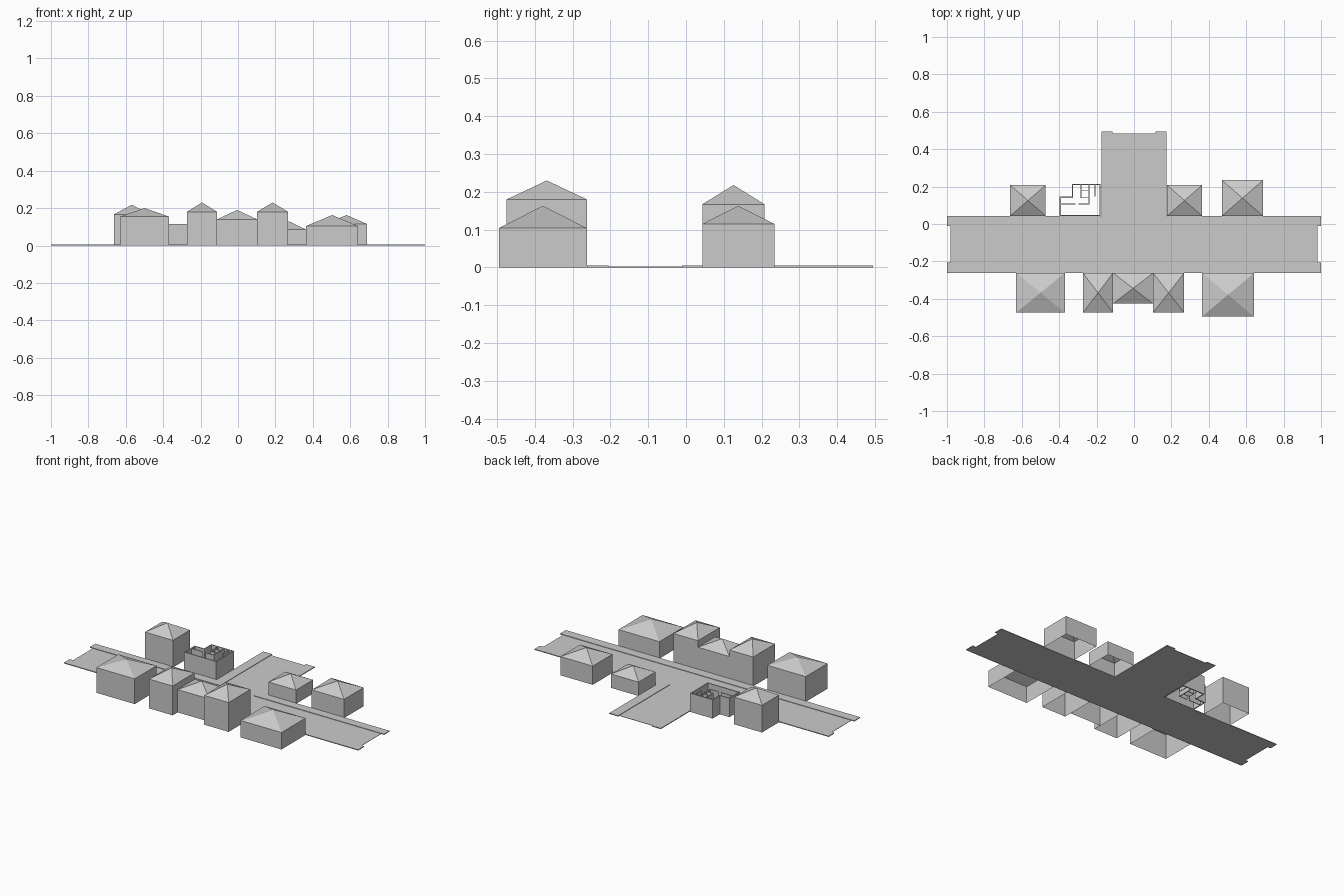
import bpy
import bmesh

cube = bpy.data.objects.get("Cube")
if cube:
    bpy.data.objects.remove(cube, do_unlink=True)

grey = bpy.data.materials.new("plain_grey")
grey.use_nodes = True
GREY = (0.6, 0.6, 0.6, 1)
grey.diffuse_color = GREY
grey.node_tree.nodes["Principled BSDF"].inputs["Base Color"].default_value = GREY

ROAD_TOP, WALK_TOP = 0.002, 0.005
BACK, FRONT = 0.043, -0.262   # outer edges of the main street
STEM = 0.175                  # half width of the side street


def finish(name, bm):
    mesh = bpy.data.meshes.new(name)
    bmesh.ops.recalc_face_normals(bm, faces=bm.faces)
    bm.to_mesh(mesh)
    bm.free()
    mesh.materials.append(grey)
    obj = bpy.data.objects.new(name, mesh)
    bpy.context.collection.objects.link(obj)
    return obj


def extrude_outline(name, outline, height):
    bm = bmesh.new()
    base = bm.faces.new([bm.verts.new((x, y, 0)) for x, y in outline])
    top = bmesh.ops.extrude_face_region(bm, geom=[base], use_keep_orig=True)
    for v in top["geom"]:
        if isinstance(v, bmesh.types.BMVert):
            v.co.z = height
    return finish(name, bm)


def slab(name, x0, x1, y0, y1, height):
    return extrude_outline(name, [(x0, y0), (x1, y0), (x1, y1), (x0, y1)], height)


def house(name, x0, x1, y0, y1, eaves, peak):
    """Four walls with an open underside and a four-sided pointed roof."""
    bm = bmesh.new()
    corners = [(x0, y0), (x1, y0), (x1, y1), (x0, y1)]
    low = [bm.verts.new((x, y, 0)) for x, y in corners]
    high = [bm.verts.new((x, y, eaves)) for x, y in corners]
    apex = bm.verts.new(((x0 + x1) / 2, (y0 + y1) / 2, peak))
    for i in range(4):
        j = (i + 1) % 4
        bm.faces.new((low[i], low[j], high[j], high[i]))
        bm.faces.new((high[i], high[j], apex))
    finish(name, bm)


# Streets: T-shaped carriageway
extrude_outline("carriageway", [
    (-0.98, -0.205), (0.98, -0.205), (0.98, -0.01), (0.115, -0.01),
    (0.115, 0.485), (-0.115, 0.485), (-0.115, -0.01), (-0.98, -0.01)], ROAD_TOP)

# Raised pavements
slab("front_pavement", -1, 1, FRONT, -0.205, WALK_TOP)
for side, s in (("left", 1), ("right", -1)):
    extrude_outline(side + "_back_pavement", [
        (s * 1, -0.01), (s * 1, BACK), (s * STEM, BACK), (s * STEM, 0.495),
        (s * 0.115, 0.495), (s * 0.115, -0.01)], WALK_TOP)

# Houses in front of the main street
house("front_right_house", -0.63, -0.37, -0.474, FRONT, 0.155, 0.2)
house("right_tower_house", -0.273, -0.112, -0.474, FRONT, 0.18, 0.23)
house("middle_house", -0.112, 0.102, -0.426, FRONT, 0.14, 0.19)
house("left_tower_house", 0.102, 0.268, -0.474, FRONT, 0.18, 0.23)
house("front_left_house", 0.364, 0.642, -0.495, FRONT, 0.104, 0.163)

# Houses behind the main street
house("back_right_house", -0.662, -0.472, BACK, 0.208, 0.167, 0.218)
house("back_small_house", 0.177, 0.364, BACK, 0.208, 0.085, 0.13)
house("back_left_house", 0.47, 0.69, BACK, 0.234, 0.115, 0.163)

# Roofless house: L-shaped ring of thin walls
WALL_TOP = 0.115
outline = [(-0.397, BACK), (-0.178, BACK), (-0.178, 0.215),
           (-0.332, 0.215), (-0.332, 0.146), (-0.397, 0.146)]
bm = bmesh.new()
low = [bm.verts.new((x, y, 0)) for x, y in outline]
high = [bm.verts.new((x, y, WALL_TOP)) for x, y in outline]
for i in range(len(outline)):
    j = (i + 1) % len(outline)
    bm.faces.new((low[i], low[j], high[j], high[i]))
shell = finish("roofless_house_walls", bm)
solid = shell.modifiers.new("wall_thickness", "SOLIDIFY")
solid.thickness = 0.006
solid.offset = -1
solid.use_even_offset = True

# Thin partitions inside the roofless house
T = 0.002
for i, (x0, y0, x1, y1) in enumerate([
        (-0.393, 0.107, -0.315, 0.107), (-0.294, 0.107, -0.24, 0.107),
        (-0.24, 0.107, -0.24, 0.211), (-0.283, 0.14, -0.283, 0.211),
        (-0.283, 0.14, -0.24, 0.14), (-0.283, 0.178, -0.24, 0.178),
        (-0.208, 0.15, -0.208, 0.211)]):
    slab("partition_%d" % (i + 1), x0 - T, x1 + T, y0 - T, y1 + T, WALL_TOP)
